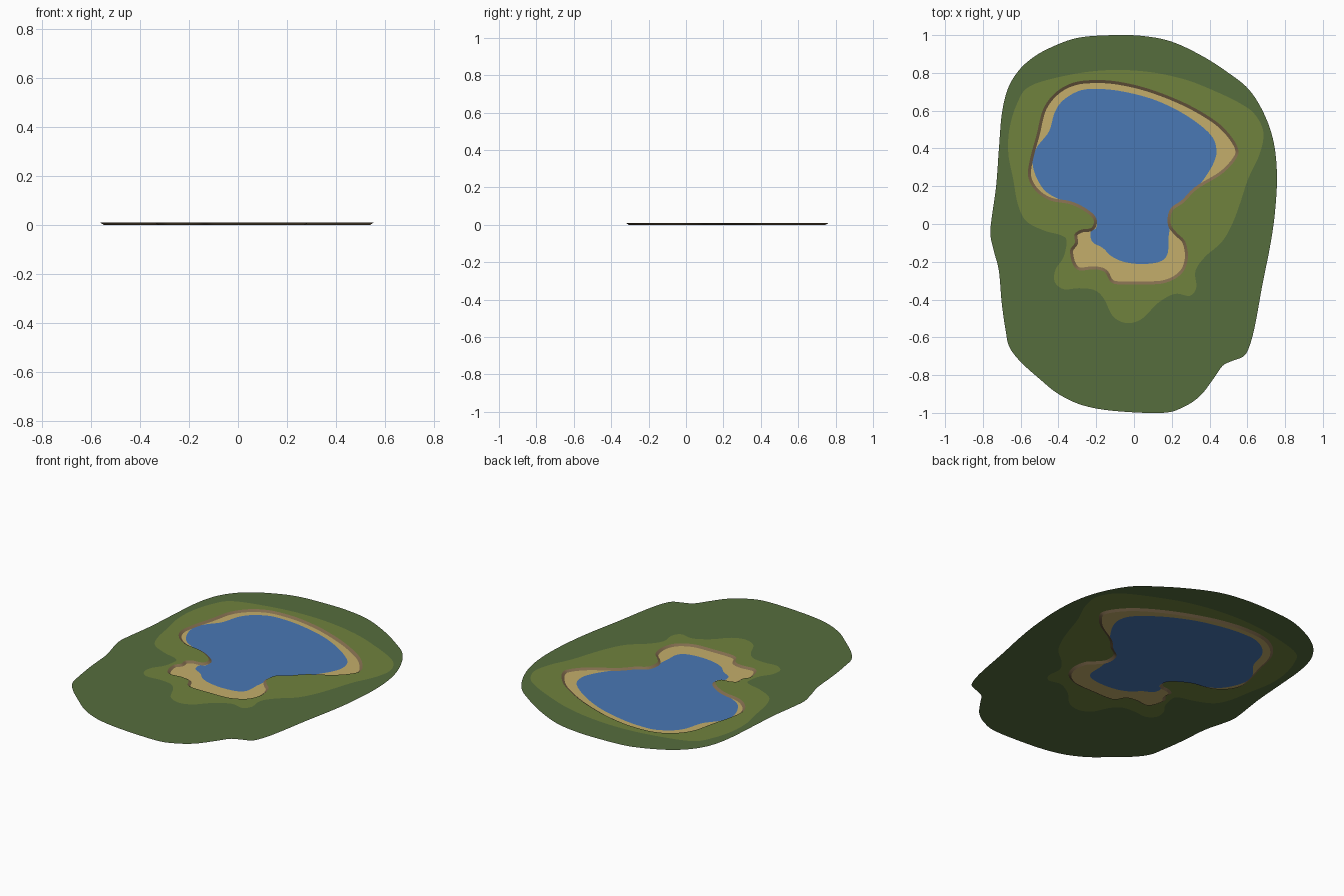
import bpy
from mathutils import Vector
from mathutils.geometry import delaunay_2d_cdt

if "Cube" in bpy.data.objects:
    bpy.data.objects.remove(bpy.data.objects["Cube"])

RIM_Z, LIP = 0.01, 0.016

# Outlines seen from above, counter-clockwise from the back
LAND = [(-.11, 1), (-.3, .985), (-.45, .93), (-.55, .87), (-.62, .80), (-.67, .71), (-.70, .58),
        (-.715, .40), (-.73, .2), (-.755, .02), (-.76, -.06), (-.74, -.15), (-.715, -.25),
        (-.70, -.42), (-.68, -.56), (-.66, -.65), (-.60, -.73), (-.5, -.82), (-.4, -.90),
        (-.27, -.96), (-.1, -.99), (.15, -1), (.26, -.97), (.35, -.91), (.42, -.82), (.47, -.75),
        (.52, -.725), (.58, -.70), (.61, -.65), (.64, -.54), (.68, -.32), (.72, -.12),
        (.745, .05), (.757, .25), (.74, .43), (.69, .58), (.61, .71), (.5, .80), (.36, .89),
        (.2, .965), (.05, .995)]
MEADOW = [(-.13, .815), (-.34, .79), (-.55, .73), (-.62, .635), (-.66, .50), (-.665, .37),
          (-.64, .24), (-.615, .105), (-.57, .015), (-.475, -.035), (-.385, -.06), (-.357, -.09),
          (-.373, -.175), (-.415, -.24), (-.42, -.305), (-.373, -.345), (-.29, -.34),
          (-.21, -.35), (-.16, -.395), (-.11, -.49), (-.035, -.525), (.045, -.5), (.125, -.42),
          (.215, -.37), (.295, -.38), (.33, -.335), (.325, -.25), (.375, -.175), (.465, -.095),
          (.52, 0), (.56, .105), (.605, .24), (.665, .37), (.685, .485), (.64, .58), (.56, .64),
          (.425, .705), (.27, .765), (.08, .805)]
RIM = [(-.20, .762), (-.315, .75), (-.41, .70), (-.48, .61), (-.515, .475), (-.55, .345),
       (-.56, .25), (-.52, .175), (-.445, .125), (-.34, .105), (-.265, .07), (-.215, .025),
       (-.225, -.02), (-.28, -.03), (-.315, -.055), (-.313, -.10), (-.338, -.14), (-.325, -.21),
       (-.29, -.245), (-.21, -.24), (-.155, -.255), (-.125, -.305), (-.08, -.32), (.03, -.32),
       (.16, -.313), (.25, -.265), (.285, -.185), (.272, -.095), (.225, -.045), (.195, 0),
       (.205, .07), (.265, .115), (.335, .185), (.465, .265), (.54, .345), (.55, .40),
       (.505, .475), (.425, .55), (.27, .64), (.08, .715), (-.08, .753)]
WATER = [(-.20, .715), (-.29, .705), (-.375, .655), (-.42, .59), (-.45, .49), (-.515, .405),
         (-.537, .33), (-.52, .255), (-.475, .18), (-.415, .14), (-.35, .115), (-.29, .095),
         (-.235, .055), (-.20, .015), (-.20, -.02), (-.23, -.045), (-.22, -.095), (-.165, -.127),
         (-.12, -.17), (-.055, -.20), (.04, -.212), (.135, -.20), (.177, -.16), (.182, -.08),
         (.19, -.015), (.195, .055), (.24, .105), (.305, .165), (.345, .205), (.385, .26),
         (.42, .32), (.437, .385), (.415, .46), (.335, .535), (.215, .61), (.08, .667),
         (-.08, .705)]


def smooth_loop(pts, steps=6):
    """Closed Catmull-Rom curve through the points."""
    p = [Vector(q) for q in pts]
    n, out = len(p), []
    for i in range(n):
        a, b, c, d = p[i - 1], p[i], p[(i + 1) % n], p[(i + 2) % n]
        for k in range(steps):
            t = k / steps
            out.append(0.5 * (2 * b + (c - a) * t + (2 * a - 5 * b + 4 * c - d) * t * t
                              + (3 * b - a - 3 * c + d) * t ** 3))
    return out


def inset(loop, dist):
    n, out = len(loop), []
    for i in range(n):
        d = (loop[(i + 1) % n] - loop[i - 1]).normalized()
        out.append(loop[i] + Vector((-d.y, d.x)) * dist)
    return out


def inside(pt, loop):
    hit = False
    for a, b in zip(loop, loop[1:] + loop[:1]):
        if (a.y > pt.y) != (b.y > pt.y):
            if pt.x < a.x + (pt.y - a.y) / (b.y - a.y) * (b.x - a.x):
                hit = not hit
    return hit


def material(name, rgb):
    m = bpy.data.materials.new(name)
    m.diffuse_color = (*rgb, 1)
    m.use_nodes = True
    m.node_tree.nodes["Principled BSDF"].inputs["Base Color"].default_value = m.diffuse_color
    return m


def make_object(name, verts, faces, mat):
    used = sorted({i for f in faces for i in f})
    remap = {v: k for k, v in enumerate(used)}
    me = bpy.data.meshes.new(name)
    me.from_pydata([verts[i] for i in used], [], [[remap[i] for i in f] for f in faces])
    me.materials.append(mat)
    me.update()
    bpy.context.collection.objects.link(bpy.data.objects.new(name, me))


def flat_regions(loops, z, rule, mats):
    """Triangulate all loops together, then sort the faces into named parts."""
    pts, edges = [], []
    for lp in loops:
        s, n = len(pts), len(lp)
        pts += lp
        edges += [(s + i, s + (i + 1) % n) for i in range(n)]
    v, _, f, *_ = delaunay_2d_cdt(pts, edges, [], 0, 1e-6)
    parts = {}
    for face in f:
        c = sum((v[i] for i in face), Vector((0, 0))) / len(face)
        name = rule(c)
        if name:
            a, b, d = (v[i] for i in face[:3])
            turn = (b - a).cross(d - a)
            parts.setdefault(name, []).append(list(face) if turn > 0 else list(face)[::-1])
    for name, faces in parts.items():
        make_object(name, [(p.x, p.y, z) for p in v], faces, mats[name])


land, meadow, rim, water = (smooth_loop(s) for s in (LAND, MEADOW, RIM, WATER))
floor = inset(rim, LIP)

mats = {
    "outer_grass": material("dark grass green", (.093, .153, .048)),
    "inner_grass": material("olive grass green", (.162, .223, .048)),
    "sand_shore": material("sand", (.552, .423, .147)),
    "pond_water": material("water blue", (.067, .188, .462)),
}
earth = material("earth brown", (.22, .15, .075))


def upper_rule(c):
    if inside(c, rim) or not inside(c, land):
        return None
    return "inner_grass" if inside(c, meadow) else "outer_grass"


def lower_rule(c):
    if not inside(c, floor):
        return None
    return "pond_water" if inside(c, water) else "sand_shore"


# Raised grass around the pond, and the sunken sand and water
flat_regions([land, meadow, rim], RIM_Z, upper_rule, mats)
flat_regions([floor, water], 0, lower_rule, mats)

# Sloping earth bank between them
n = len(rim)
make_object("earth_bank",
            [(p.x, p.y, RIM_Z) for p in rim] + [(p.x, p.y, 0) for p in floor],
            [(i, (i + 1) % n, n + (i + 1) % n, n + i) for i in range(n)], earth)
